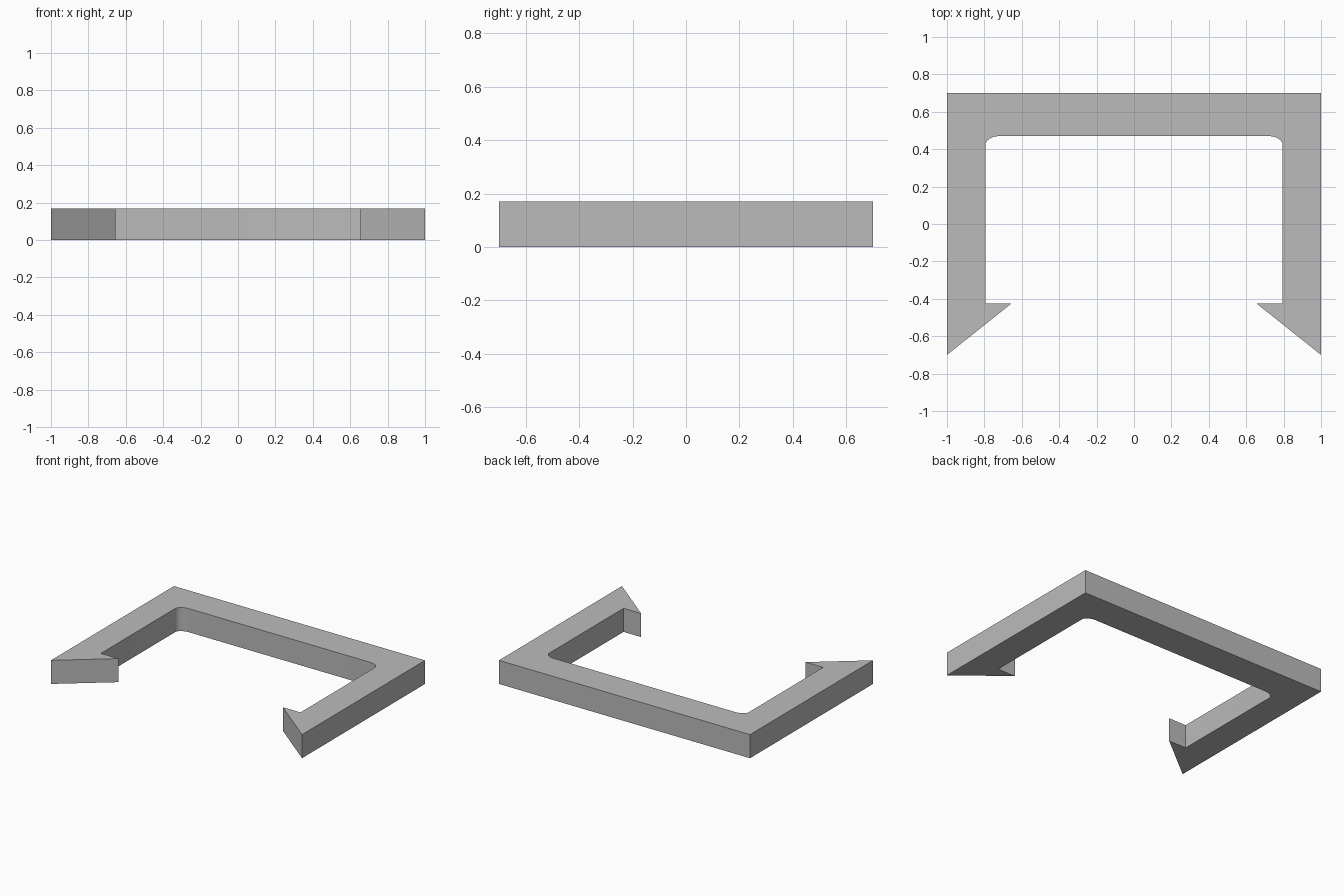
import bpy, bmesh, math

cube = bpy.data.objects.get("Cube")
if cube:
    bpy.data.objects.remove(cube, do_unlink=True)

HEIGHT = 0.17
HALF_DEPTH = 0.70
INNER_X, INNER_Y = 0.795, 0.47      # inside faces of arms and back bar
FILLET_X, FILLET_Y = 0.075, 0.05    # inner corner rounding
STEPS = 10

# Plain grey plastic
grey = bpy.data.materials.new("plain_grey")
grey.use_nodes = True
colour = (0.5, 0.5, 0.5, 1.0)
grey.diffuse_color = colour
grey.node_tree.nodes["Principled BSDF"].inputs["Base Color"].default_value = colour

# Left half of the outline: outer corner, arm tip, barb, rounded inner corner
half = [(1, HALF_DEPTH), (1, -HALF_DEPTH), (0.655, -0.425), (INNER_X, -0.425)]
for i in range(STEPS + 1):
    a = math.pi / 2 * i / STEPS
    half.append((INNER_X - FILLET_X * (1 - math.cos(a)),
                 INNER_Y - FILLET_Y * (1 - math.sin(a))))

# Mirror the outline, then extrude it into the clip
outline = half + [(-x, y) for x, y in reversed(half)]
bm = bmesh.new()
base = bm.faces.new([bm.verts.new((x, y, 0)) for x, y in outline])
top = bmesh.ops.extrude_face_region(bm, geom=[base], use_keep_orig=True)
bmesh.ops.translate(bm, vec=(0, 0, HEIGHT),
                    verts=[v for v in top["geom"] if isinstance(v, bmesh.types.BMVert)])
bmesh.ops.recalc_face_normals(bm, faces=bm.faces)
mesh = bpy.data.meshes.new("snap_clip")
bm.to_mesh(mesh)
bm.free()
mesh.materials.append(grey)

clip = bpy.data.objects.new("snap_clip", mesh)
bpy.context.collection.objects.link(clip)
bpy.context.view_layer.objects.active = clip
clip.select_set(True)
bpy.ops.object.shade_smooth_by_angle(angle=math.radians(30))
